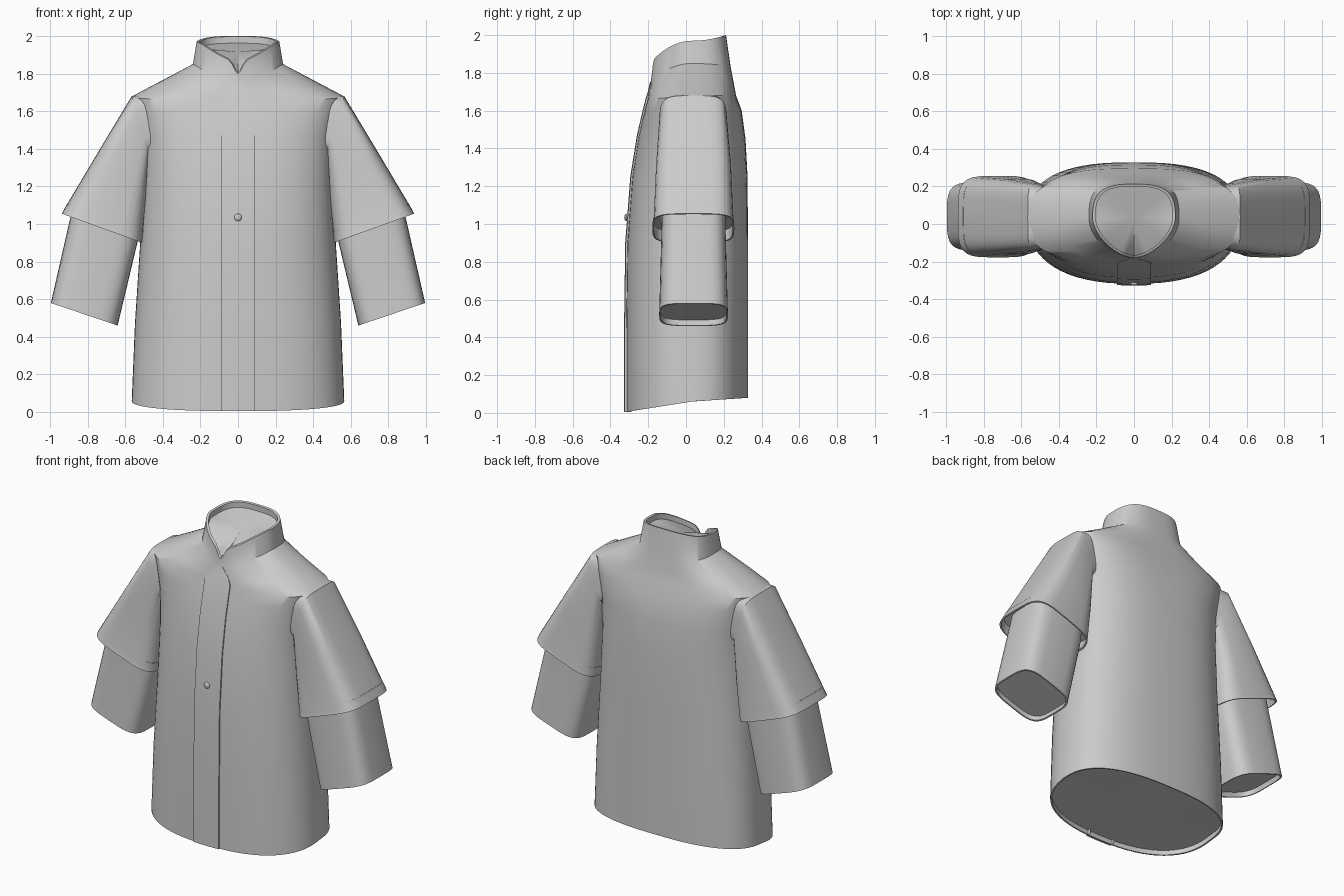
import bpy, bmesh, math
from mathutils import Vector

if "Cube" in bpy.data.objects:
    bpy.data.objects.remove(bpy.data.objects["Cube"])


def finish(name, bm, angle=40, mirror=False):
    bmesh.ops.recalc_face_normals(bm, faces=bm.faces)
    me = bpy.data.meshes.new(name)
    bm.to_mesh(me)
    bm.free()
    ob = bpy.data.objects.new(name, me)
    bpy.context.collection.objects.link(ob)
    bpy.ops.object.select_all(action='DESELECT')
    ob.select_set(True)
    bpy.context.view_layer.objects.active = ob
    bpy.ops.object.shade_smooth_by_angle(angle=math.radians(angle))
    if mirror:
        ob.modifiers.new("Mirror", 'MIRROR')
    return ob


def recess(ring, scale, offset):
    """Inner lip and recessed closing ring for an open end."""
    c = sum(ring, Vector()) / len(ring)
    lip = [c + (p - c) * scale for p in ring]
    return lip, [p + offset for p in lip]


def loft(rings, cap_start=True):
    bm = bmesh.new()
    rows = [[bm.verts.new(p) for p in r] for r in rings]
    n = len(rows[0])
    for a, b in zip(rows, rows[1:]):
        for i in range(n):
            j = (i + 1) % n
            bm.faces.new((a[i], a[j], b[j], b[i]))
    for row in ([rows[0]] if cap_start else []) + [rows[-1]]:
        mid = bm.verts.new(sum((v.co for v in row), Vector()) / n)
        for i in range(n):
            bm.faces.new((row[i], row[(i + 1) % n], mid))
    return bm


def power(v, e):
    return math.copysign(abs(v) ** e, v)


# Body: half width, front y, back y, z at front / side / back, roundness front / back
BODY = [
    (.565, -.318, .328, .005, .06, .08, 2.4, 2.6),
    (.548, -.318, .328, .45, .47, .48, 2.4, 2.6),
    (.520, -.312, .328, .90, .90, .90, 2.4, 2.6),
    (.505, -.285, .326, 1.25, 1.25, 1.25, 2.5, 2.6),
    (.510, -.250, .315, 1.47, 1.45, 1.45, 2.7, 2.7),
    (.535, -.222, .295, 1.59, 1.60, 1.60, 3.0, 3.0),
    (.562, -.205, .265, 1.66, 1.68, 1.68, 3.0, 3.0),
    (.400, -.198, .252, 1.70, 1.765, 1.75, 2.7, 3.0),
    (.240, -.186, .236, 1.755, 1.85, 1.835, 1.8, 3.0),
]
COLLAR_TOP = (.220, -.180, .212, 1.865, 1.97, 2.0, 1.65, 3.0)


def body_ring(spec, count=64, notch=0.0):
    w, yf, yb, zf, zs, zb, nf, nb = spec
    pts = []
    for i in range(count):
        t = 2 * math.pi * i / count - math.pi / 2
        c, s = math.cos(t), math.sin(t)
        n, depth, ze = (nf, .03 - yf, zf) if s < 0 else (nb, yb - .03, zb)
        x = w * power(c, 2 / n)
        v = power(s, 2 / n)
        q = 2 if zs > 1.7 else 1
        z = zs + (ze - zs) * abs(v) ** q
        if notch:
            z -= notch * math.exp(-(x / .03) ** 2) * (s < 0)
        pts.append(Vector((x, .03 + depth * v, z)))
    return pts


# Body with stand collar, closed a little inside the hem and the neck
rings = [body_ring(s) for s in BODY]
top = body_ring(COLLAR_TOP, notch=.065)
hem_lip, hem_cap = recess(rings[0], .98, Vector((0, 0, .03)))
neck_lip, neck_cap = recess(top, .93, Vector((0, 0, -.035)))
finish("jacket_body", loft([hem_cap, hem_lip] + rings + [top, neck_lip, neck_cap]))

# Front placket, a thin raised strip following the body front
bm = bmesh.new()
rows = []
for w, yf, yb, zf, *_ in BODY:
    half = .09 if zf < 1.7 else (.07 if zf < 1.74 else .02)
    lift = .01 if zf < 1.7 else .004
    xs = (-half, -half, 0, half, half)
    ys = (yf + .03, yf - lift + .003, yf - lift, yf - lift + .003, yf + .03)
    rows.append([bm.verts.new((x, y, zf)) for x, y in zip(xs, ys)])
for a, b in zip(rows, rows[1:]):
    for i in range(4):
        bm.faces.new((a[i], a[i + 1], b[i + 1], b[i]))
finish("front_placket", bm)

# Small button on the placket
bm = bmesh.new()
bmesh.ops.create_uvsphere(bm, u_segments=12, v_segments=8, radius=.02)
bmesh.ops.scale(bm, vec=(1, .5, 1), verts=bm.verts)
bmesh.ops.translate(bm, vec=(0, -.317, 1.035), verts=bm.verts)
finish("button", bm)


# Sleeves: each section is outer (x, z), inner (x, z), front y, back y
def sleeve(name, sections, lip_scale, depth, roundness, count=32):
    rings = []
    for ox, oz, ix, iz, yf, yb in sections:
        outer, inner = Vector((ox, 0, oz)), Vector((ix, 0, iz))
        mid, half = (outer + inner) / 2, (outer - inner) / 2
        ring = []
        for i in range(count):
            t = 2 * math.pi * i / count
            u = power(math.cos(t), 2 / roundness)
            v = power(math.sin(t), 2 / roundness)
            ring.append(mid + half * u + Vector((0, (yf + yb) / 2 + (yb - yf) / 2 * v, 0)))
        rings.append(ring)
    a, b = sections[-2], sections[-1]
    up = Vector((a[0] + a[2] - b[0] - b[2], 0, a[1] + a[3] - b[1] - b[3])).normalized()
    lip, cap = recess(rings[-1], lip_scale, up * depth)
    finish(name, loft(rings + [lip, cap]), mirror=True)


sleeve("over_sleeve", [
    (.45, 1.70, .40, 1.36, -.12, .19),
    (.565, 1.68, .47, 1.38, -.14, .215),
    (.75, 1.372, .485, 1.15, -.16, .24),
    (.922, 1.083, .505, .93, -.172, .252),
    (.937, 1.055, .51, .90, -.178, .256),
], .96, .06, 4.2)

sleeve("under_sleeve", [
    (.86, 1.16, .52, 1.03, -.13, .21),
    (.895, 1.02, .535, .90, -.13, .21),
    (.995, .58, .64, .46, -.142, .222),
], .95, .03, 4.0)
